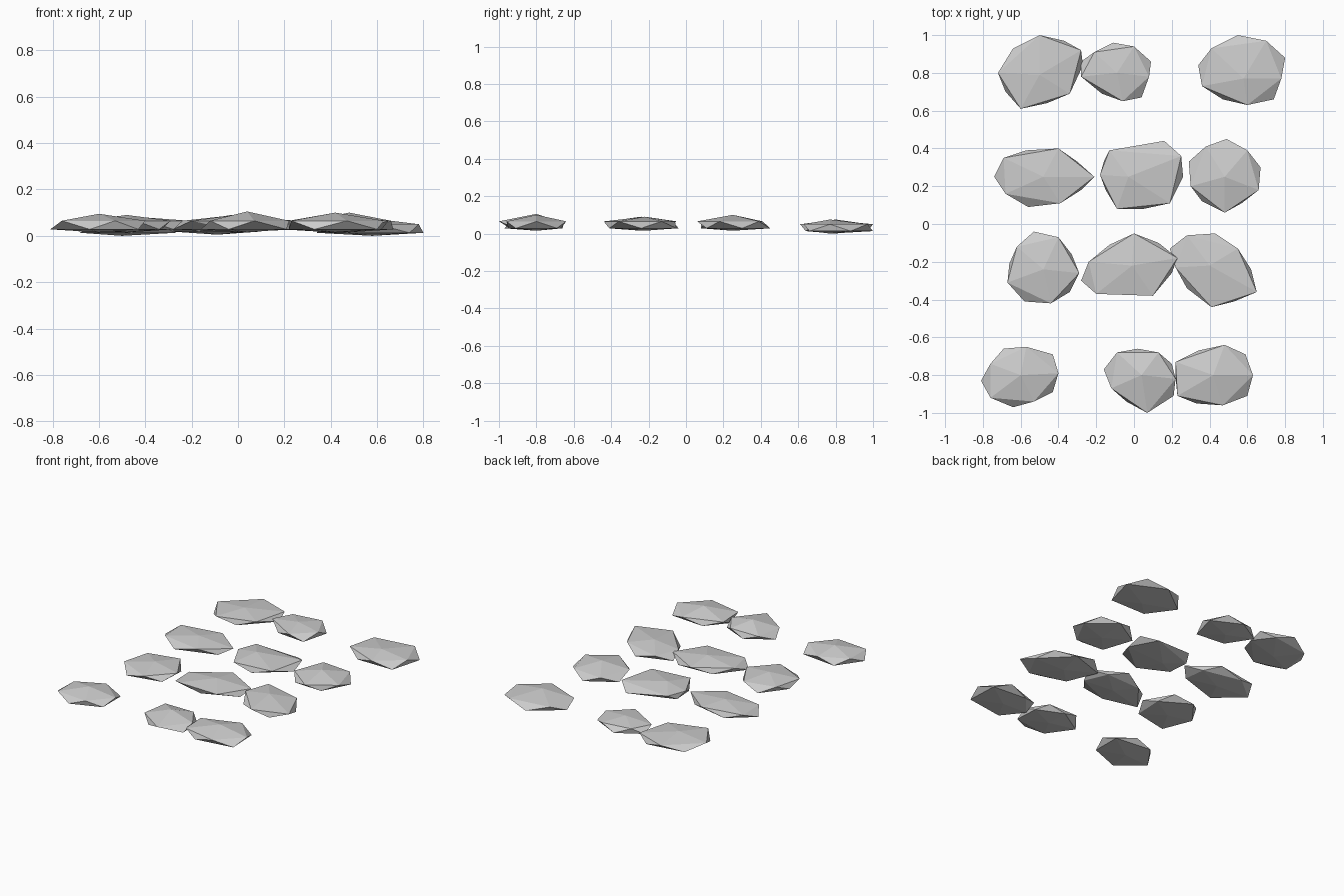
import bpy
import bmesh
from mathutils import Vector

# Remove the default cube only
default_cube = bpy.data.objects.get("Cube")
if default_cube is not None:
    bpy.data.objects.remove(default_cube, do_unlink=True)

# Single pale grey stone colour
STONE_COLOUR = (0.6, 0.6, 0.6, 1)
stone_grey = bpy.data.materials.new("stone grey")
stone_grey.use_nodes = True
stone_grey.diffuse_color = STONE_COLOUR
stone_shader = stone_grey.node_tree.nodes["Principled BSDF"]
stone_shader.inputs["Base Color"].default_value = STONE_COLOUR

CENTIMETRE = 0.01


def place(pair, height):
    """Turn a plan position in hundredths into a point at a given height."""
    return Vector((pair[0], pair[1], height)) * CENTIMETRE


def stone(name, peak, top, crown, skirt, lift=1.5):
    """Faceted slab: a peak, a five-cornered upper rim, a five-cornered
    lower rim turned half a step, and a shallow keel under the peak."""
    points = [place(peak, top), place(peak, lift)]
    points += [place(corner, lift + 5) for corner in crown]
    points += [place(corner, lift + 1.3) for corner in skirt]

    shape = bmesh.new()
    for point in points:
        shape.verts.new(point)
    hull = bmesh.ops.convex_hull(shape, input=shape.verts)
    unused = [item for item in hull["geom_interior"]
              if isinstance(item, bmesh.types.BMVert)]
    bmesh.ops.delete(shape, geom=unused, context="VERTS")
    bmesh.ops.recalc_face_normals(shape, faces=shape.faces)

    # Flat shading keeps each chipped facet crisp
    for face in shape.faces:
        face.smooth = False

    mesh = bpy.data.meshes.new(name)
    shape.to_mesh(mesh)
    shape.free()
    mesh.materials.append(stone_grey)
    slab = bpy.data.objects.new(name, mesh)
    bpy.context.scene.collection.objects.link(slab)
    return slab


# Back row, sunk slightly lower than the others
stone("back_row_right_stone", peak=(-50, 79), top=7, lift=0,
      crown=[(-72, 80), (-50, 100), (-28, 92), (-34, 69), (-60, 61)],
      skirt=[(-64, 93), (-37, 97), (-27, 84), (-46, 64), (-68, 70)])
stone("back_row_middle_stone", peak=(-9, 80), top=7.5, lift=0.5,
      crown=[(0, 94), (8, 78), (-6, 65), (-28, 78), (-21, 91)],
      skirt=[(9, 86), (4, 67), (-17, 69), (-28, 86), (-11, 96)])
stone("back_row_left_stone", peak=(58, 77), top=7.5, lift=0,
      crown=[(78, 77), (70, 97), (41, 93), (36, 73), (60, 63)],
      skirt=[(80, 88), (55, 100), (34, 84), (47, 66), (74, 66)])

# Second row from the back
stone("upper_row_right_stone", peak=(-48, 25), top=8.5,
      crown=[(-69, 35), (-40, 40), (-21, 25), (-39, 11), (-68, 16)],
      skirt=[(-57, 39), (-30, 33), (-28, 18), (-56, 9), (-74, 25)])
stone("upper_row_middle_stone", peak=(-3, 25), top=9,
      crown=[(25, 36), (19, 11), (-9, 8), (-18, 26), (-13, 39)],
      skirt=[(26, 25), (5, 8), (-15, 18), (-16, 33), (16, 44)])
stone("upper_row_left_stone", peak=(48, 25), top=10,
      crown=[(60, 39), (66, 18), (48, 6), (30, 20), (38, 41)],
      skirt=[(67, 30), (57, 11), (36, 12), (29, 33), (49, 45)])

# Third row from the back
stone("lower_row_right_stone", peak=(-48, -24), top=9,
      crown=[(-40, -7), (-29, -26), (-44, -42), (-67, -31), (-62, -12)],
      skirt=[(-33, -16), (-34, -36), (-58, -41), (-66, -21), (-53, -4)])
stone("lower_row_middle_stone", peak=(-1, -22), top=9,
      crown=[(0, -5), (23, -18), (10, -38), (-20, -37), (-24, -20)],
      skirt=[(13, -10), (20, -26), (-4, -36), (-28, -30), (-13, -11)])
stone("lower_row_left_stone", peak=(40, -22), top=9,
      crown=[(55, -13), (65, -36), (41, -44), (22, -23), (28, -6)],
      skirt=[(62, -24), (53, -41), (28, -34), (19, -13), (43, -5)])

# Front row
stone("front_row_right_stone", peak=(-60, -80), top=9.5,
      crown=[(-40, -79), (-53, -94), (-76, -92), (-76, -74), (-57, -65)],
      skirt=[(-43, -89), (-64, -97), (-81, -83), (-69, -66), (-43, -69)])
stone("front_row_middle_stone", peak=(4, -80), top=10.5,
      crown=[(13, -68), (22, -82), (7, -100), (-12, -87), (-9, -68)],
      skirt=[(20, -74), (21, -91), (-4, -94), (-16, -77), (2, -66)])
stone("front_row_left_stone", peak=(42, -80), top=10,
      crown=[(63, -80), (47, -96), (23, -91), (22, -73), (48, -64)],
      skirt=[(60, -91), (33, -95), (22, -81), (34, -67), (59, -69)])
